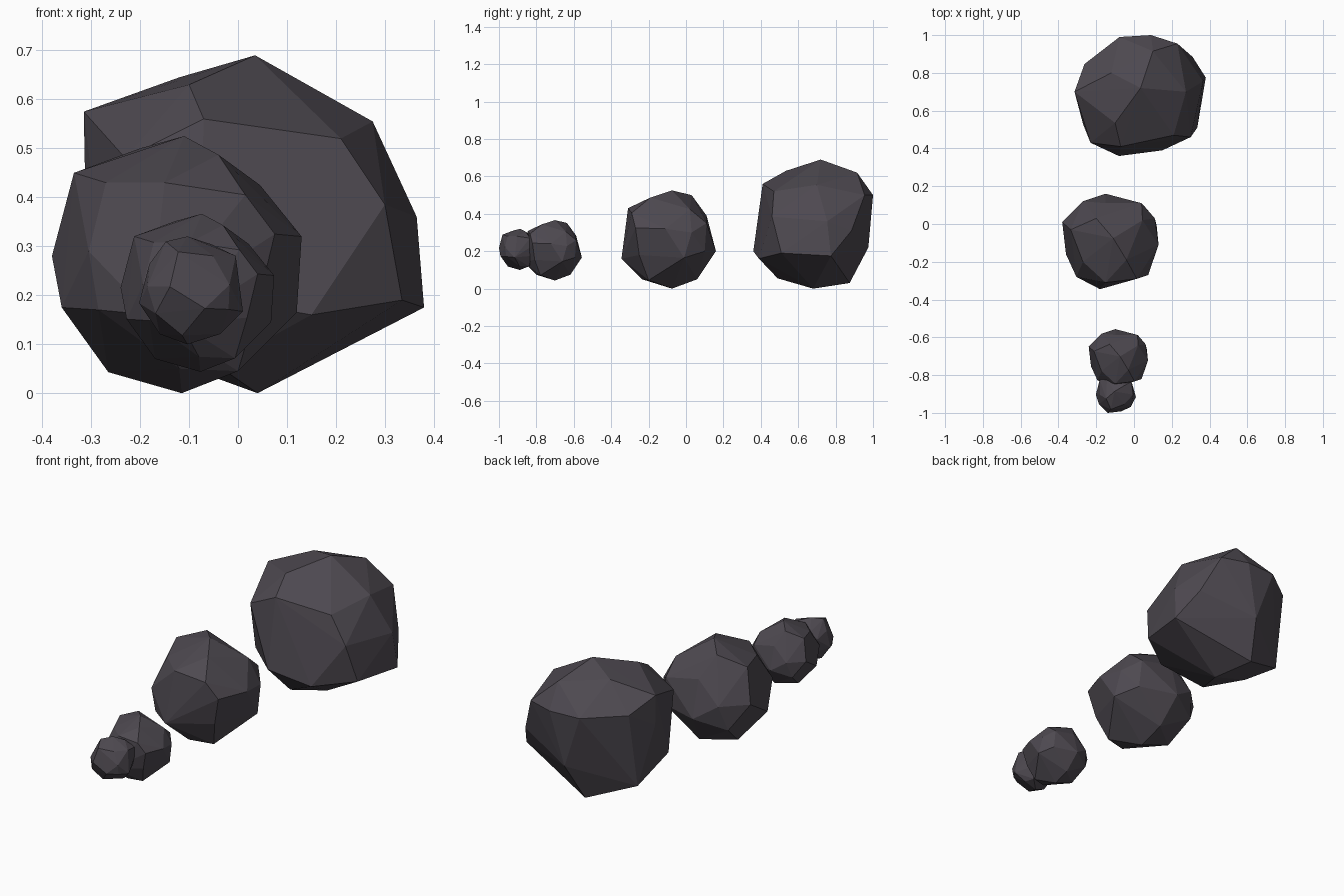
import bpy, bmesh
from mathutils import Matrix, Vector

stone = bpy.data.materials.new("dark grey stone")
stone.diffuse_color = (0.075, 0.066, 0.08, 1)

# Corner points of the big boulder
BIG = [(0.035, 0.72, 0.69), (-0.315, 0.70, 0.575), (-0.12, 0.80, 0.645), (-0.10, 0.535, 0.63),
       (-0.07, 0.41, 0.56), (0.21, 0.47, 0.52), (0.275, 0.70, 0.555), (0.30, 0.46, 0.385),
       (0.365, 0.755, 0.36), (0.335, 0.51, 0.19), (0.38, 0.775, 0.175), (0.15, 0.39, 0.16),
       (0.04, 0.68, 0.0), (0.10, 0.915, 0.62), (0.31, 0.885, 0.31), (0.23, 0.955, 0.50),
       (0.09, 1.0, 0.50), (-0.077, 0.99, 0.50), (-0.262, 0.847, 0.51), (-0.08, 0.36, 0.20),
       (-0.23, 0.43, 0.48), (-0.312, 0.70, 0.42), (0.02, 0.975, 0.22), (-0.03, 0.875, 0.03),
       (-0.04, 0.49, 0.055), (-0.27, 0.53, 0.20), (-0.268, 0.783, 0.12), (-0.18, 0.65, 0.08)]

# Corner points of the rounder rock, shared by the three smaller ones
ROUND = [(-0.11, -0.075, 0.525), (-0.335, -0.03, 0.45), (-0.20, 0.03, 0.50), (-0.04, -0.19, 0.487),
         (-0.15, -0.31, 0.43), (0.015, -0.29, 0.405), (0.045, 0.02, 0.425), (0.075, -0.27, 0.325),
         (0.13, -0.11, 0.32), (0.12, -0.01, 0.165), (0.11, 0.03, 0.30), (0.04, 0.11, 0.35),
         (-0.15, 0.16, 0.20), (-0.15, 0.11, 0.39), (-0.27, 0.12, 0.28), (-0.38, 0.01, 0.28),
         (-0.36, -0.16, 0.175), (-0.305, -0.28, 0.29), (-0.18, -0.345, 0.16), (0.04, -0.25, 0.18),
         (-0.265, -0.05, 0.043), (-0.115, -0.075, 0.0), (0.0, -0.20, 0.045), (-0.12, -0.235, 0.05),
         (-0.12, 0.06, 0.05), (0.05, 0.10, 0.20), (-0.30, 0.08, 0.15), (-0.27, -0.20, 0.43),
         (-0.285, -0.275, 0.17)]


def rock(name, points, centre, place=None, scale=1.0, turn=0.0):
    """Faceted rock: the hull of its corners, scaled and turned about its centre."""
    c = Vector(centre)
    bm = bmesh.new()
    for p in points:
        bm.verts.new(Vector(p) - c)
    bmesh.ops.convex_hull(bm, input=bm.verts[:])
    bmesh.ops.delete(bm, geom=[v for v in bm.verts if not v.link_faces], context='VERTS')
    bmesh.ops.recalc_face_normals(bm, faces=bm.faces[:])
    bmesh.ops.transform(bm, verts=bm.verts[:],
                        matrix=Matrix.Rotation(turn, 4, 'Z') @ Matrix.Scale(scale, 4))
    mesh = bpy.data.meshes.new(name)
    bm.to_mesh(mesh)
    bm.free()
    mesh.materials.append(stone)
    ob = bpy.data.objects.new(name, mesh)
    ob.location = place or centre
    bpy.context.collection.objects.link(ob)
    return ob


MID = (-0.125, -0.0925, 0.2625)
rock("large_rock", BIG, (0.03, 0.68, 0.34))
rock("medium_rock", ROUND, MID)
rock("small_rock", ROUND, MID, (-0.083, -0.712, 0.205), 0.615)
rock("smallest_rock", ROUND, MID, (-0.096, -0.893, 0.21), 0.42, 1.5708)
